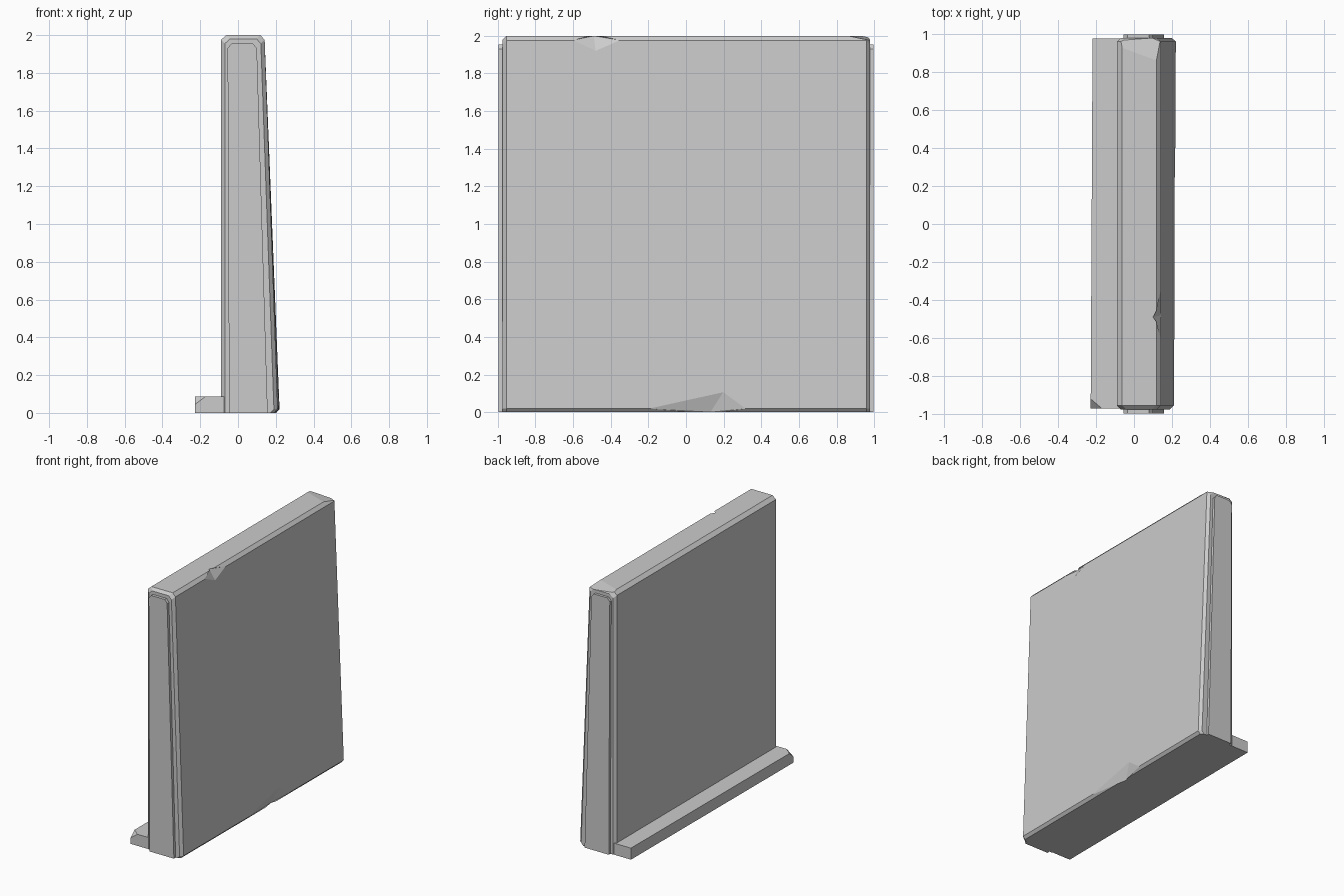
import bpy, bmesh
from mathutils import Vector

if "Cube" in bpy.data.objects:
    bpy.data.objects.remove(bpy.data.objects["Cube"])


def finish(bm, name):
    bmesh.ops.recalc_face_normals(bm, faces=bm.faces)
    mesh = bpy.data.meshes.new(name)
    bm.to_mesh(mesh)
    bm.free()
    obj = bpy.data.objects.new(name, mesh)
    bpy.context.collection.objects.link(obj)
    return obj


def loft(sections):
    """Join (y, [(x, z), ...]) sections into one closed solid."""
    bm = bmesh.new()
    rings = [[bm.verts.new((x, y, z)) for x, z in pts] for y, pts in sections]
    for a, b in zip(rings, rings[1:]):
        for i in range(len(a)):
            j = (i + 1) % len(a)
            bm.faces.new((a[i], a[j], b[j], b[i]))
    bm.faces.new(rings[0])
    bm.faces.new(rings[-1])
    bmesh.ops.recalc_face_normals(bm, faces=bm.faces)
    return bm


def slice_off(bm, a, b, c, outward):
    """Cut away everything on the outward side of the plane a-b-c."""
    a, b, c = Vector(a), Vector(b), Vector(c)
    n = (b - a).cross(c - a).normalized()
    if n.dot(Vector(outward)) < 0:
        n = -n
    geom = bm.verts[:] + bm.edges[:] + bm.faces[:]
    cut = bmesh.ops.bisect_plane(bm, geom=geom, plane_co=a, plane_no=n, clear_outer=True)
    edges = [e for e in cut["geom_cut"] if isinstance(e, bmesh.types.BMEdge)]
    bmesh.ops.contextual_create(bm, geom=edges)


def chip(obj, points):
    """Knock a faceted chip out of an edge with a hull-shaped cutter."""
    bm = bmesh.new()
    for p in points:
        bm.verts.new(p)
    bmesh.ops.convex_hull(bm, input=bm.verts)
    cutter = finish(bm, "chip_cutter")
    cutter.hide_render = True
    mod = obj.modifiers.new("chip", "BOOLEAN")
    mod.operation = "DIFFERENCE"
    mod.solver = "EXACT"
    mod.object = cutter
    bpy.context.view_layer.objects.active = obj
    bpy.ops.object.modifier_apply(modifier=mod.name)
    bpy.data.objects.remove(cutter)


def wall_profile(inset, lean):
    """Tapered slab section with chamfered top and foot; lean widens the foot."""
    i, r = inset, 0.21 + lean
    return [(-0.09 + i, 0), (-0.09 + i, 1.975 - i), (-0.062 + i, 2 - i),
            (0.118 - i, 2 - i), (0.141 - i, 1.975 - i),
            (r - i, 0.02), (r - 0.018 - i, 0)]


# Main slab with chamfered ends and one worn top end
bm = loft([(-0.975, wall_profile(0.02, 0)), (-0.955, wall_profile(0, 0)),
           (0.96, wall_profile(0, 0.01)), (0.978, wall_profile(0.02, 0.01))])
slice_off(bm, (0.12, 0.86, 2), (-0.07, 0.93, 2), (0.13, 0.975, 1.977), (0, 0, 1))
wall = finish(bm, "wall_slab")

# Chips on the top and bottom edges of the sloping face
chip(wall, [(0.141, -0.6, 1.977), (0.141, -0.35, 1.977), (0.143, -0.48, 1.92),
            (0.1, -0.49, 2), (0.2, -0.48, 2.06)])
chip(wall, [(0.214, -0.2, 0.018), (0.216, 0.32, 0.018), (0.211, 0.2, 0.11),
            (0.183, 0.13, 0), (0.3, 0.15, -0.06)])

# Tongue projecting from both ends
tongue = [(-0.047, 0), (-0.055, 1.93), (-0.035, 1.955), (0.08, 1.955),
          (0.1, 1.93), (0.157, 0)]
finish(loft([(-0.997, tongue), (0.997, tongue)]), "end_tongue")

# Ledge along the foot, with one broken corner
def ledge(x):
    return [(x, 0), (x, 0.088), (-0.07, 0.088), (-0.07, 0)]


bm = loft([(-0.97, ledge(-0.228)), (0.975, ledge(-0.218))])
slice_off(bm, (-0.228, -0.92, 0.088), (-0.17, -0.97, 0.088), (-0.228, -0.97, 0.045),
          (-1, -1, 1))
finish(bm, "foot_ledge")
